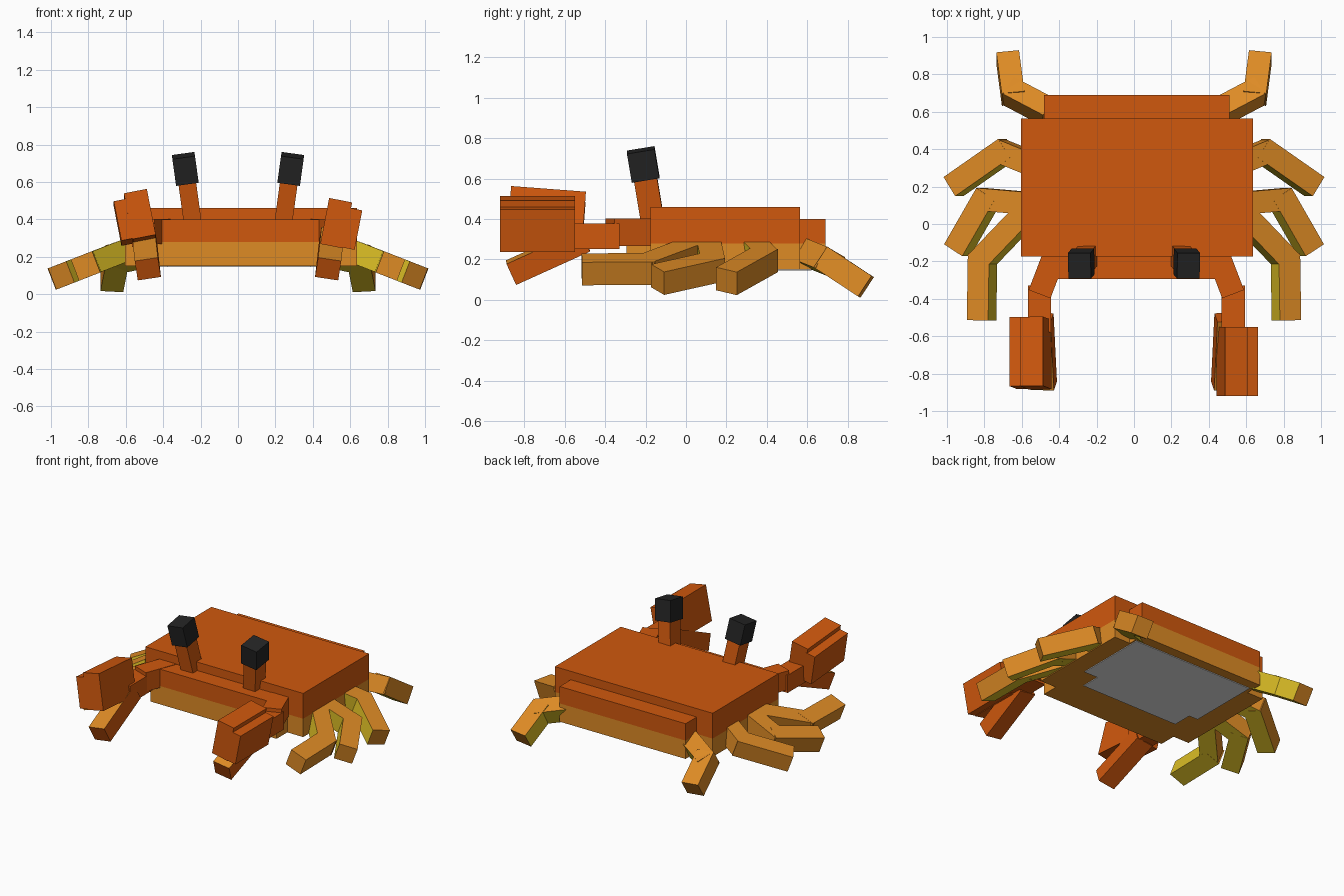
import bpy, bmesh
from mathutils import Vector

cube = bpy.data.objects.get("Cube")
if cube:
    bpy.data.objects.remove(cube, do_unlink=True)


def material(name, rgb):
    lin = [((c / 255 + 0.055) / 1.055) ** 2.4 if c > 10 else c / 255 / 12.92 for c in rgb]
    m = bpy.data.materials.new(name)
    m.use_nodes = True
    m.diffuse_color = (*lin, 1)
    m.node_tree.nodes["Principled BSDF"].inputs["Base Color"].default_value = (*lin, 1)
    return m


ORANGE = material("shell orange", (208, 88, 13))
TAN = material("leg tan", (222, 139, 37))
YELLOW = material("leg yellow", (222, 192, 38))
BLACK = material("eye black", (36, 36, 36))
WHITE = material("belly white", (235, 235, 235))


def finish(name, bm, mats):
    bmesh.ops.recalc_face_normals(bm, faces=bm.faces)
    me = bpy.data.meshes.new(name)
    bm.to_mesh(me)
    bm.free()
    for m in mats:
        me.materials.append(m)
    ob = bpy.data.objects.new(name, me)
    bpy.context.collection.objects.link(ob)
    return ob


def prism(name, outline, z0, z1, mat):
    """Extrude a flat outline upward."""
    bm = bmesh.new()
    f = bm.faces.new([bm.verts.new((x, y, z0)) for x, y in outline])
    top = bmesh.ops.extrude_face_region(bm, geom=[f])["geom"]
    bmesh.ops.translate(bm, vec=(0, 0, z1 - z0),
                        verts=[v for v in top if isinstance(v, bmesh.types.BMVert)])
    return finish(name, bm, [mat])


def rect(x0, x1, y0, y1):
    return [(x0, y0), (x1, y0), (x1, y1), (x0, y1)]


def beam(name, p0, p1, w, h, mats, up=(0, 0, 1), rule=None):
    """Box running from p0 to p1; rule(normal, dir, up) picks a material per face."""
    p0, p1 = Vector(p0), Vector(p1)
    d = (p1 - p0).normalized()
    up = Vector(up)
    up = (up - d * up.dot(d)).normalized()
    side = up.cross(d)
    bm = bmesh.new()
    bmesh.ops.create_cube(bm, size=1)
    for v in bm.verts:
        c = v.co.copy()
        v.co = (p0 + p1) / 2 + d * c.x * (p1 - p0).length + side * c.y * w + up * c.z * h
    bm.normal_update()
    if rule:
        for f in bm.faces:
            f.material_index = rule(f.normal, d, up)
    return finish(name, bm, mats)


def flip(p, s):
    return Vector((p[0] * s, p[1], p[2]))


# Body: cross-shaped lower body in two colours with a raised shell slab
X0, X1, X2, X3 = -0.605, -0.48, 0.51, 0.635
Y0, Y1, Y2, Y3 = -0.295, -0.175, 0.565, 0.69
cross = [(X1, Y0), (X2, Y0), (X2, Y1), (X3, Y1), (X3, Y2), (X2, Y2),
         (X2, Y3), (X1, Y3), (X1, Y2), (X0, Y2), (X0, Y1), (X1, Y1)]
prism("lower_body", cross, 0.15, 0.28, TAN)
prism("upper_body", cross, 0.28, 0.40, ORANGE)
prism("shell_top", rect(X0, X3, Y1, Y2), 0.40, 0.46, ORANGE)

# Pale belly patch, narrower at the front
prism("belly_patch", [(-0.38, -0.04), (0.39, -0.04), (0.39, 0.1), (0.5, 0.1), (0.5, 0.62),
                      (-0.45, 0.62), (-0.45, 0.1), (-0.38, 0.1)], 0.145, 0.15, WHITE)


# Walking legs: two jointed beams, yellow below and on the inside of the bend
def leg(name, pts, up, s):
    a, b, c = [flip(p, s) for p in pts]
    up = flip(up, s)
    d1, d2 = (b - a).normalized(), (c - b).normalized()
    bend = (d2 - d1).normalized()

    def rule(n, d, u):
        if abs(n.dot(d)) > 0.5:
            return 0
        return 1 if n.dot(u) < -0.5 or n.dot(bend) > 0.3 else 0

    beam(name + "_inner", a, b + d1 * 0.03, 0.12, 0.12, [TAN, YELLOW], up, rule)
    beam(name + "_outer", b - d2 * 0.035, c, 0.122, 0.122, [TAN, YELLOW], up, rule)


def slope(x, y):
    return (x, y, 0.235 - 0.39 * (x - 0.6))


SIDE_UP, REAR_UP = (0.36, 0, 0.93), (0, 0.5, 0.87)
LEGS = {
    "front_leg": ([slope(0.58, 0.05), slope(0.81, -0.19), slope(0.815, -0.515)], SIDE_UP),
    "second_leg": ([slope(0.56, 0.11), slope(0.79, 0.13), slope(0.945, -0.14)], SIDE_UP),
    "third_leg": ([slope(0.54, 0.32), slope(0.70, 0.385), slope(0.965, 0.20)], SIDE_UP),
    "rear_leg": ([(0.46, 0.60, 0.23), (0.65, 0.70, 0.19), (0.675, 0.89, 0.065)], REAR_UP),
}
for s, tag in ((1, "left"), (-1, "right")):
    for name, (pts, up) in LEGS.items():
        leg(f"{tag}_{name}", pts, up, s)

    # Eye stalk leaning outward and forward, with a black eye block
    base = Vector((0.235 * s, -0.155, 0.33))
    tip = Vector((0.282 * s, -0.212, 0.67))
    d = (tip - base).normalized()
    beam(f"{tag}_eye_stalk", base, tip, 0.095, 0.115, [ORANGE], (0, 1, 0))
    beam(f"{tag}_eye", tip - d * 0.073, tip + d * 0.073, 0.122, 0.138, [BLACK], (0, 1, 0))

    # Claw arm: shoulder and wrist
    dy, dz = (0, 0) if s > 0 else (0.045, 0.035)
    ax = 0.53 if s > 0 else 0.505
    beam(f"{tag}_claw_arm", ((ax - 0.09) * s, -0.14, 0.335), (ax * s, -0.375, 0.335),
         0.125, 0.135, [ORANGE])
    beam(f"{tag}_claw_wrist", (ax * s, -0.33, 0.315), (ax * s, -0.58, 0.315),
         0.125, 0.125, [ORANGE])

    # Claw: rolled tall block, lower outer block and a drooping finger
    roll = (0.19 * s, 0, 0.98)
    y0, y1 = -0.55 + dy, -0.92 + dy
    beam(f"{tag}_claw_palm", (0.525 * s, y0, 0.38 + dz * 0.6),
         (0.525 * s, y1, 0.38 + dz * 1.4), 0.125, 0.25, [ORANGE], roll)
    beam(f"{tag}_claw_outer", (0.607 * s, y0, 0.35 + dz * 0.6),
         (0.607 * s, y1, 0.35 + dz * 1.4), 0.075, 0.215, [ORANGE], roll)
    beam(f"{tag}_claw_finger", (0.50 * s, -0.50, 0.30), (0.482 * s, -0.865, 0.135),
         0.125, 0.115, [ORANGE, TAN], (0.15 * s, 0, 1),
         lambda n, d, u: 1 if n.dot(u) > 0.5 else 0)
